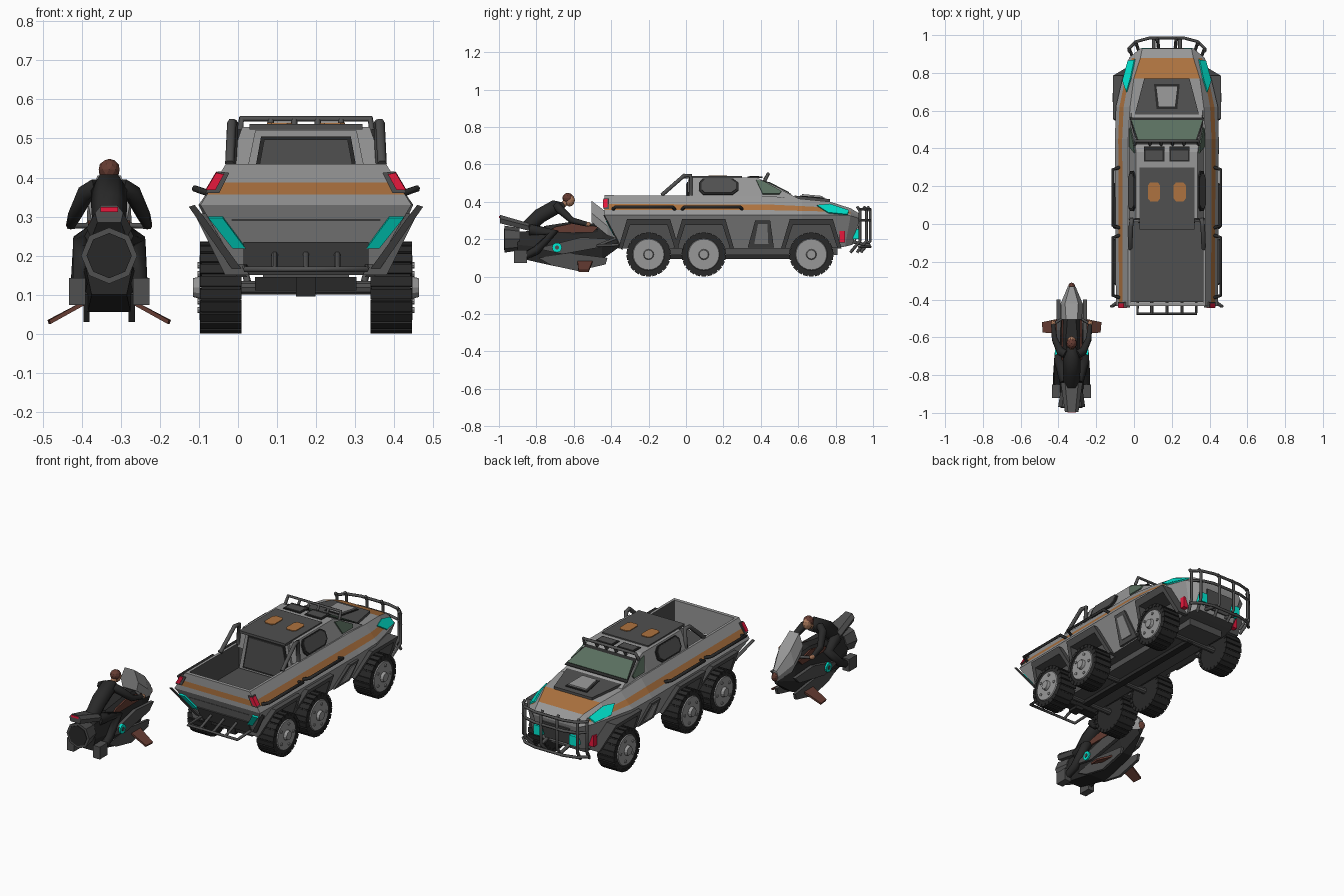
import bpy, bmesh
from math import pi, cos, sin
from mathutils import Vector, Matrix

if "Cube" in bpy.data.objects:
    bpy.data.objects.remove(bpy.data.objects["Cube"])

def material(name, r, g, b):
    m = bpy.data.materials.new(name)
    m.use_nodes = True
    m.diffuse_color = (r, g, b, 1)
    m.node_tree.nodes["Principled BSDF"].inputs["Base Color"].default_value = (r, g, b, 1)
    return m

GREY = material("light grey", .31, .31, .31)
DARK = material("dark grey", .08, .08, .08)
BLACK = material("near black", .022, .022, .022)
ORANGE = material("orange", .42, .17, .05)
TEAL = material("teal", .0, .88, .7)
RED = material("red", .88, .01, .05)
GLASS = material("green glass", .1, .16, .115)
SKIN = material("skin", .42, .2, .11)
BROWN = material("brown", .13, .045, .032)
TRUCK, BIKE = .174, -.33
origin = TRUCK

def make(name, bm, *mats):
    bmesh.ops.recalc_face_normals(bm, faces=bm.faces)
    me = bpy.data.meshes.new(name)
    bm.to_mesh(me)
    bm.free()
    for m in mats:
        me.materials.append(m)
    ob = bpy.data.objects.new(name, me)
    ob.location.x = origin
    bpy.context.collection.objects.link(ob)
    return ob

def sides(both):
    return (1, -1) if both else (1,)

def add_slab(bm, pts, off, s=1):
    # closed prism: polygon swept along an offset
    flip = Vector((s, 1, 1))
    a = [bm.verts.new(Vector(p) * flip) for p in pts]
    b = [bm.verts.new((Vector(p) + Vector(off)) * flip) for p in pts]
    bm.faces.new(a)
    bm.faces.new(b[::-1])
    for i in range(len(a)):
        k = (i + 1) % len(a)
        bm.faces.new((a[i], b[i], b[k], a[k]))

def slab(name, pts, off, mat, both=False):
    bm = bmesh.new()
    for s in sides(both):
        add_slab(bm, pts, off, s)
    return make(name, bm, mat)

def box(name, c, size, mat, both=False):
    (x, y, z), (a, b, h) = c, [v / 2 for v in size]
    return slab(name, [(x - a, y - b, z - h), (x + a, y - b, z - h), (x + a, y + b, z - h),
                       (x - a, y + b, z - h)], (0, 0, 2 * h), mat, both)

def cylinder(name, c, axis, r1, r2, depth, mat, seg=24, both=False):
    bm = bmesh.new()
    for s in sides(both):
        rot = Matrix.Rotation(s * pi / 2, 4, "Y") if axis == "x" else Matrix.Rotation(-pi / 2, 4, "X")
        bmesh.ops.create_cone(bm, cap_ends=True, segments=seg, radius1=r1, radius2=r2, depth=depth,
                              matrix=Matrix.Translation((s * c[0], c[1], c[2])) @ rot)
    return make(name, bm, mat)

def ball(name, c, size, mat, both=False):
    bm = bmesh.new()
    for s in sides(both):
        bmesh.ops.create_icosphere(bm, subdivisions=2, radius=1, matrix=Matrix.Translation(
            (s * c[0], c[1], c[2])) @ Matrix.Diagonal((*size, 1)))
    return make(name, bm, mat)

def tube(name, pts, r, mat, both=False, radii=None):
    cu = bpy.data.curves.new(name, "CURVE")
    cu.dimensions = "3D"
    cu.bevel_depth = r
    cu.bevel_resolution = 1
    cu.use_fill_caps = True
    for s in sides(both):
        sp = cu.splines.new("POLY")
        sp.points.add(len(pts) - 1)
        for i, (x, y, z) in enumerate(pts):
            sp.points[i].co = (s * x, y, z, 1)
            sp.points[i].radius = radii[i] if radii else 1
    cu.materials.append(mat)
    ob = bpy.data.objects.new(name, cu)
    ob.location.x = origin
    bpy.context.collection.objects.link(ob)

def loft(name, rings, mats, rule=lambda i, j: 0):
    # mirrored half sections joined in rows; rule(segment, row) picks the colour
    bm = bmesh.new()
    R = [[bm.verts.new(p) for p in r] for r in rings]
    L = [[bm.verts.new((-x, y, z)) for x, y, z in r] for r in rings]
    n, last = len(rings[0]), len(rings) - 1
    def quad(i, j, *v):
        bm.faces.new(v).material_index = rule(i, j)
    for i in range(last):
        for H in (R, L):
            for j in range(n - 1):
                quad(i, j, H[i][j], H[i + 1][j], H[i + 1][j + 1], H[i][j + 1])
        for row, j in ((-1, 0), (n - 1, n - 1)):
            quad(i, row, R[i][j], R[i + 1][j], L[i + 1][j], L[i][j])
    for seg, i in ((-1, 0), (last, last)):
        for j in range(n - 1):
            quad(seg, j, R[i][j], R[i][j + 1], L[i][j + 1], L[i][j])
    return make(name, bm, *mats)

# ---- truck hull: y, waist half width and height, top half width and height, bottom
HULL = [(-.435, .27, .33, .205, .435, (.165, -.34, .15)), (.45, .275, .33, .205, .43, (.19, .45, .15)),
        (.62, .27, .33, .195, .415, (.185, .62, .15)), (.77, .235, .33, .175, .40, (.165, .77, .15)),
        (.88, .2, .325, .14, .365, (.145, .85, .16)), (.93, .14, .31, .13, .335, (.125, .89, .17))]

def flank(y, f):
    # point on the upper side slope, f from waist to top
    for a, b in zip(HULL, HULL[1:]):
        if a[0] <= y <= b[0]:
            t = (y - a[0]) / (b[0] - a[0])
            w, wz, u, uz = [p + (q - p) * t for p, q in zip(a[1:5], b[1:5])]
            return (w + (u - w) * f, y, wz + (uz - wz) * f)

hull = loft("truck_hull", [[h[5]] + [flank(h[0], f) for f in (0, .25, .55, 1)] for h in HULL],
            (GREY, ORANGE, DARK),
            lambda i, j: 1 if (j == 2 and i < 4) or (j == 4 and i == 3) else 2 if j == -1 else 0)

# cargo bed and wheel wells cut from the hull, tailgate lining left light
AXLES = (-.20, .095, .67)
INNER = ((-.14, .1), (-.14, .16), (-.1, .275), (.1, .275), (.14, .16), (.14, .1))
bm = bmesh.new()
add_slab(bm, [(-.19, -.415, .29), (.19, -.415, .29), (.19, .03, .29), (-.19, .03, .29)], (0, 0, .3))
for y in AXLES:
    for s in (1, -1):
        add_slab(bm, [(.155, y + a, z) for a, z in INNER], (.3, 0, 0), s)
for f in bm.faces:
    f.material_index = 0 if f.calc_center_median().y < -.4 else 2
cutter = make("well_cutter", bm, GREY, ORANGE, DARK)
cutter.hide_render = True
mod = hull.modifiers.new("cut", "BOOLEAN")
mod.operation, mod.solver, mod.object = "DIFFERENCE", "EXACT", cutter
bpy.context.view_layer.objects.active = hull
bpy.ops.object.modifier_apply(modifier="cut")
bpy.data.objects.remove(cutter)

# sloped arch trims, wheels and axles
def skirt(z, out=0):
    return .275 - (.33 - z) * .5 + out

TRIM = [(-.14, .15), (-.1, .275), (.1, .275), (.14, .15), (.162, .15), (.115, .308), (-.115, .308), (-.162, .15)]
for n, y in zip(("rear", "middle", "front"), AXLES):
    for k in range(3):
        q = [TRIM[k], TRIM[k + 1], TRIM[6 - k], TRIM[7 - k]]
        slab(n + "_arch_trim", [(skirt(z, -.04), y + a, z) for a, z in q], (.062, 0, 0), DARK, True)
    cylinder(n + "_tyre", (.218, y, .118), "x", .113, .113, .1, BLACK, 28, True)
    bm = bmesh.new()
    for s in (1, -1):
        for k in range(22):
            a = 2 * pi * k / 22
            M = Matrix.Translation((s * .218, y, .118)) @ Matrix.Rotation(a, 4, "X") @ \
                Matrix.Translation((0, 0, .109)) @ Matrix.Diagonal((.106, .026, .018, 1))
            bmesh.ops.create_cube(bm, size=1, matrix=M)
    make(n + "_tread", bm, BLACK)
    cylinder(n + "_rim", (.267, y, .118), "x", .09, .082, .012, GREY, 24, True)
    cylinder(n + "_hub", (.278, y, .118), "x", .03, .024, .022, GREY, 12, True)
    for k in range(5):
        a = 2 * pi * k / 5
        cylinder(n + "_bolt", (.274, y + .06 * cos(a), .118 + .06 * sin(a)), "x", .008, .008, .008, GREY, 8, True)
    cylinder(n + "_axle", (.09, y, .118), "x", .018, .018, .2, DARK, 10, True)
box("chassis", (0, .27, .14), (.22, 1.08, .05), DARK)
box("drive_shaft", (0, .24, .11), (.04, .88, .03), BLACK)

# cab with glass
def cab_x(z):
    return .202 - (z - .42) * .355

loft("cab", [[(.205, .02, .41), (.163, .03, .53)], [(.205, .38, .41), (.163, .38, .53)],
             [(.2, .6, .405), (.19, .6, .418)]], (GREY,))
slab("windshield_frame", [(.158, .42, .51), (.197, .562, .438), (-.197, .562, .438), (-.158, .42, .51)], (0, .002, .004), BLACK)
slab("windshield", [(.152, .44, .5), (.188, .548, .445), (-.188, .548, .445), (-.152, .44, .5)], (0, .003, .007), GLASS)
slab("front_side_window", [(cab_x(z), y, z) for y, z in ((.375, .515), (.415, .508), (.51, .455), (.5, .44), (.41, .44))],
     (.006, 0, .003), GLASS, True)
OCT = ((.07, .46), (.09, .437), (.25, .437), (.28, .46), (.28, .5), (.25, .522), (.09, .522), (.07, .5))
slab("side_window_frame", [(cab_x(z), y, z) for y, z in OCT], (.007, 0, .003), BLACK, True)
slab("side_window", [(cab_x(z), .175 + (y - .175) * .88, .48 + (z - .48) * .84) for y, z in OCT], (.01, 0, .005), DARK, True)
slab("cab_back_frame", [(-.175, .03, .3), (.175, .03, .3), (.13, .03, .52), (-.13, .03, .52)], (0, -.02, 0), GREY)
slab("cab_back_seal", [(-.15, .01, .31), (.15, .01, .31), (.115, .01, .505), (-.115, .01, .505)], (0, -.004, 0), BLACK)
slab("cab_back_panel", [(-.14, .008, .32), (.14, .008, .32), (.107, .008, .497), (-.107, .008, .497)], (0, -.008, 0), DARK)
box("roof_panel", (0, .135, .53), (.29, .33, .014), DARK)
box("roof_hatch_frame", (.067, .37, .53), (.108, .08, .008), BLACK, True)
box("roof_hatch", (.067, .365, .533), (.09, .05, .007), DARK, True)
slab("roof_pad", [(.068 + x, .17 + y, .536) for x, y in ((-.032, -.035), (-.02, -.05), (.02, -.05), (.032, -.035),
     (.032, .035), (.02, .05), (-.02, .05), (-.032, .035))], (0, 0, .005), ORANGE, True)
tube("roof_bar", [(-.17, .42, .51), (-.165, .44, .55), (.165, .44, .55), (.17, .42, .51)], .009, DARK)
for x in (.03, .09):
    tube("roof_bar_post", [(x, .42, .52), (x, .44, .55)], .008, DARK, True)
tube("roll_bar", [(.195, -.13, .435), (.19, -.01, .54), (.185, .025, .54), (.19, .025, .43)], .012, DARK, True)

# hood, lamps and side details
slab("hood_panel", [(-.17, .58, .417), (.17, .58, .417), (.12, .77, .398), (-.12, .77, .398)], (0, 0, .016), DARK)
slab("hood_vent_seal", [(-.055, .61, .421), (.055, .61, .421), (.068, .74, .41), (-.068, .74, .41)], (0, 0, .012), BLACK)
slab("hood_vent", [(-.045, .62, .425), (.045, .62, .425), (.058, .73, .415), (-.058, .73, .415)], (0, 0, .016), GREY)
slab("headlight", [flank(.7, .62), flank(.76, .12), flank(.865, .05), flank(.87, .6), flank(.77, .78)],
     (.006, 0, .005), TEAL, True)
box("front_marker", (.172, .835, .212), (.03, .03, .062), RED, True)
box("fog_light", (.112, .912, .228), (.045, .04, .055), TEAL, True)
slab("grille", [(-.08, .9, .19), (.08, .9, .19), (.09, .925, .29), (-.09, .925, .29)], (0, .008, 0), DARK)
for a, b in ((-.39, -.06), (-.02, .3)):
    tube("side_rail", [(.25, a, .36), (.285, a + .012, .372), (.285, b - .012, .372), (.25, b, .36)], .009, BLACK, True)
slab("step_frame", [(skirt(z, -.02), y, z) for y, z in ((.33, .155), (.47, .155), (.45, .30), (.37, .30))],
     (.035, 0, 0), DARK, True)
slab("step_plate", [(skirt(z, .01), y, z) for y, z in ((.365, .175), (.44, .175), (.435, .28), (.385, .28))],
     (.01, 0, 0), GREY, True)

# tail: lamps, lower panel, bumper step and hitch
def tail(x, z):
    return (x, -.435 + (.33 - z) * .53, z)

slab("tail_light_frame", [(.258, -.441, .36), (.226, -.441, .416), (.196, -.441, .412), (.222, -.441, .36)],
     (0, .028, 0), DARK, True)
slab("tail_light", [(.256, -.445, .368), (.23, -.445, .412), (.21, -.445, .408), (.232, -.445, .368)],
     (0, .024, .003), RED, True)
slab("tail_lamp_frame", [tail(.285, .33), tail(.262, .3), tail(.15, .145), tail(.175, .145), tail(.3, .325)],
     (0, -.008, 0), DARK, True)
slab("tail_lamp", [tail(.25, .30), tail(.213, .30), tail(.155, .222), tail(.188, .222)], (0, -.009, -.004), TEAL, True)
slab("tail_panel", [tail(-.16, .15), tail(.16, .15), tail(.16, .235), tail(-.16, .235)], (0, -.008, 0), DARK)
tube("rear_step", [(-.155, -.36, .17), (-.155, -.475, .165), (.155, -.475, .165), (.155, -.36, .17)], .008, DARK)
for x in (-.08, 0, .08):
    tube("step_support", [(x, -.36, .21), (x, -.475, .165)], .008, DARK)
box("hitch", (0, -.28, .12), (.05, .06, .05), BLACK)
box("rear_crossbeam", (0, -.28, .128), (.26, .05, .035), BLACK)

# bull bar
for z in (.16, .3, .36):
    tube("bull_bar_rail", [(-.205, .925, z), (-.165, .965, z), (-.09, .985, z), (.09, .985, z),
                           (.165, .965, z), (.205, .925, z)], .008, DARK)
for x, y in ((.05, .985), (.165, .965), (.2, .93)):
    tube("bull_bar_post", [(x, y - .015, .375), (x, y, .35), (x, y, .19), (x * .9, y - .05, .13)], .009, DARK, True)
tube("bull_bar_mount", [(.07, .87, .19), (.07, .985, .165)], .01, DARK, True)

# ---- hover bike
origin = BIKE

def hull_rings(*rows):
    return [[(x, y, z) for x, z in pts] for y, *pts in rows]

loft("bike_body", hull_rings((-.9, (.045, .1), (.06, .17), (.04, .24)), (-.7, (.055, .055), (.07, .15), (.04, .25)),
     (-.45, (.03, .09), (.05, .16), (.03, .26)), (-.34, (.005, .17), (.015, .19), (.01, .21))), (BLACK,))
cylinder("bike_nozzle", (0, -.93, .2), "y", .072, .06, .08, DARK, 8)
cylinder("nozzle_core", (0, -.968, .2), "y", .058, .058, .012, BLACK, 8)
loft("bike_tail", hull_rings((-.995, (.03, .285), (.036, .31), (.02, .33)), (-.84, (.045, .245), (.058, .27), (.035, .285))), (DARK,))
box("bike_tail_light", (0, -.99, .318), (.045, .018, .012), RED)
loft("bike_tank", hull_rings((-.76, (.04, .22), (.045, .25), (.025, .27)), (-.6, (.045, .22), (.05, .27), (.03, .295)),
     (-.47, (.03, .22), (.04, .25), (.02, .28))), (BLACK,))
slab("tank_side", [(.045, y, z) for y, z in ((-.74, .235), (-.5, .235), (-.47, .265), (-.58, .29), (-.7, .265))],
     (.009, 0, 0), BROWN, True)
loft("bike_fairing", hull_rings((-.505, (.045, .29), (.055, .34), (.03, .405)), (-.42, (.045, .22), (.058, .27), (.035, .34)),
     (-.33, (.01, .19), (.02, .22), (.01, .25))), (GREY,))
ball("bike_nose", (0, -.33, .215), (.018, .02, .025), BROWN)
slab("bike_upper_fin", [(.06, y, z) for y, z in ((-.8, .15), (-.56, .21), (-.4, .2), (-.44, .16), (-.66, .12))], (.02, 0, 0), DARK, True)
slab("bike_lower_fin", [(.05, y, z) for y, z in ((-.79, .1), (-.62, .125), (-.42, .1), (-.43, .065), (-.58, .03), (-.72, .06))], (.016, 0, 0), DARK, True)
slab("bike_wing", [(.06, -.5, .075), (.155, -.52, .025), (.15, -.575, .025), (.06, -.58, .075)], (.003, 0, .01), BROWN, True)
cylinder("bike_ring", (.082, -.69, .155), "x", .026, .026, .014, TEAL, 12, True)
cylinder("bike_ring_core", (.087, -.69, .155), "x", .011, .011, .01, DARK, 12, True)
tube("bike_handlebar", [(-.105, -.535, .275), (0, -.47, .28), (.105, -.535, .275)], .008, DARK)
box("foot_pod", (.082, -.885, .108), (.042, .07, .07), DARK, True)

# rider
tube("rider_torso", [(0, -.85, .26), (0, -.78, .325), (0, -.7, .37), (0, -.65, .375)], .046, BLACK, radii=(.9, 1, 1, .5))
tube("rider_arm", [(.03, -.69, .378), (.06, -.675, .36), (.09, -.61, .3), (.098, -.53, .28)], .023, BLACK, True, (1, 1, .75, .55))
tube("rider_leg", [(.03, -.83, .25), (.068, -.71, .235), (.075, -.8, .14), (.08, -.9, .09)], .03, BLACK, True, (1.15, 1, .8, .6))
ball("rider_hand", (.098, -.525, .28), (.013, .018, .013), SKIN, True)
tube("rider_neck", [(0, -.665, .375), (0, -.635, .405)], .018, SKIN)
ball("rider_head", (0, -.622, .408), (.025, .028, .034), SKIN)
ball("rider_hair", (0, -.632, .42), (.028, .03, .028), BROWN)
